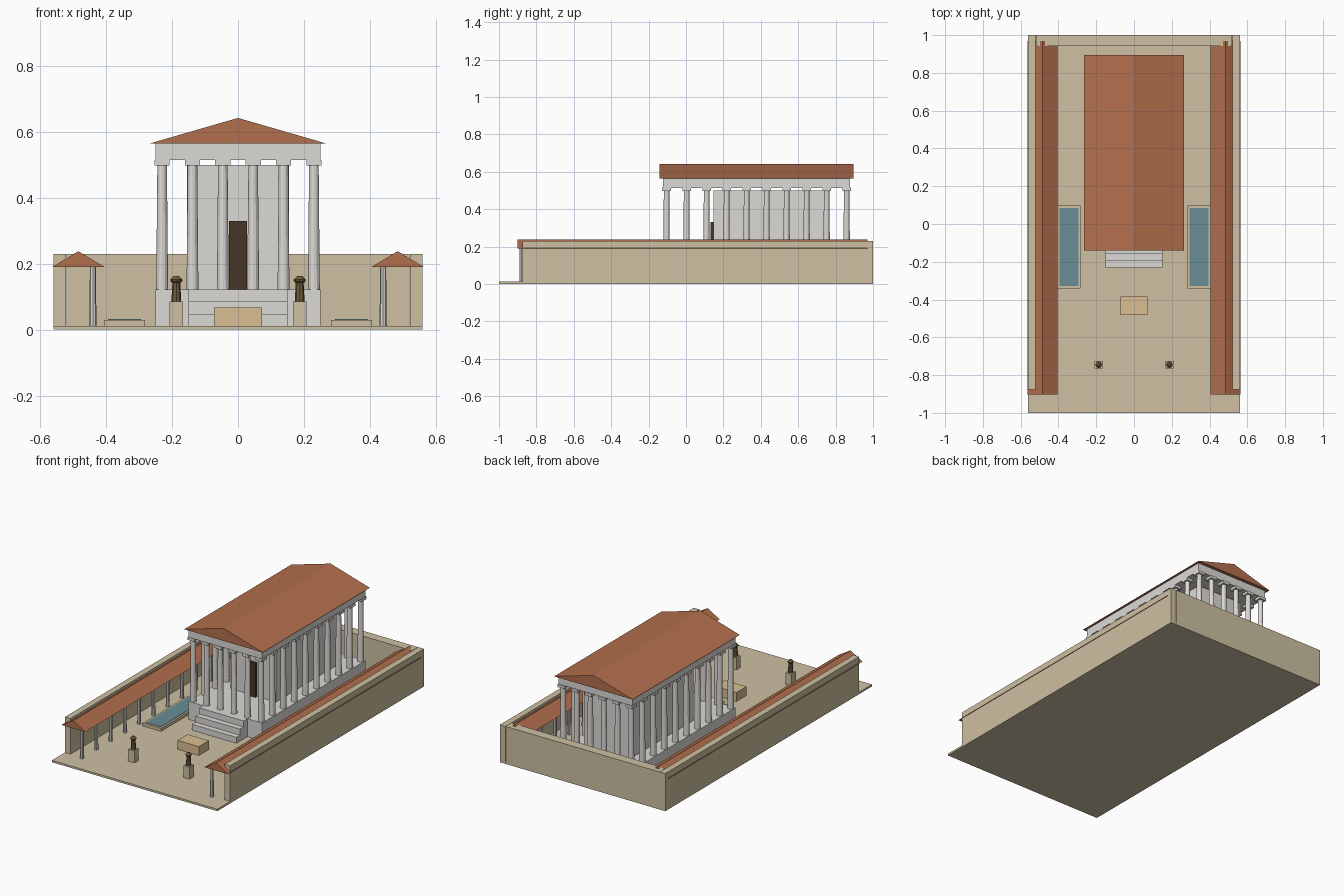
import bpy, bmesh
from math import pi, cos, sin

if "Cube" in bpy.data.objects:
    bpy.data.objects.remove(bpy.data.objects["Cube"])


def material(name, rgb):
    m = bpy.data.materials.new(name)
    m.diffuse_color = (*rgb, 1)
    m.use_nodes = True
    m.node_tree.nodes["Principled BSDF"].inputs["Base Color"].default_value = m.diffuse_color
    return m


STONE = material("sandstone", (0.62, 0.53, 0.36))
MARBLE = material("marble", (0.72, 0.70, 0.67))
TILE = material("terracotta", (0.45, 0.16, 0.075))
WATER = material("water", (0.14, 0.27, 0.30))
WOOD = material("dark_wood", (0.06, 0.035, 0.02))
BRONZE = material("bronze", (0.16, 0.11, 0.045))
ALTAR = material("altar_stone", (0.70, 0.52, 0.29))


def mesh_object(name, verts, faces, mat):
    me = bpy.data.meshes.new(name)
    me.from_pydata(verts, [], faces)
    bm = bmesh.new()
    bm.from_mesh(me)
    bmesh.ops.recalc_face_normals(bm, faces=bm.faces)
    bm.to_mesh(me)
    bm.free()
    me.materials.append(mat)
    ob = bpy.data.objects.new(name, me)
    bpy.context.collection.objects.link(ob)
    return ob


def box(name, x, y, z, mat):
    v = [(a, b, c) for a in x for b in y for c in z]
    f = [(0, 1, 3, 2), (4, 6, 7, 5), (0, 4, 5, 1),
         (2, 3, 7, 6), (0, 2, 6, 4), (1, 5, 7, 3)]
    return mesh_object(name, v, f, mat)


def gable(name, cx, half, y, z, mat):
    v = [p for b in y for p in
         ((cx - half, b, z[0]), (cx + half, b, z[0]), (cx, b, z[1]))]
    f = [(0, 1, 2), (3, 5, 4), (0, 3, 4, 1), (1, 4, 5, 2), (2, 5, 3, 0)]
    return mesh_object(name, v, f, mat)


def lathe(name, cx, cy, profile, sides, mat):
    v = [(cx + r * cos(2 * pi * i / sides), cy + r * sin(2 * pi * i / sides), z)
         for r, z in profile for i in range(sides)]
    f = [(k * sides + i, k * sides + (i + 1) % sides,
          (k + 1) * sides + (i + 1) % sides, (k + 1) * sides + i)
         for k in range(len(profile) - 1) for i in range(sides)]
    f += [tuple(range(sides)), tuple(range(len(v) - sides, len(v)))]
    return mesh_object(name, v, f, mat)


G = 0.012   # ground level
P = 0.122   # podium top

# Courtyard floor and back wall
box("courtyard_floor", (-0.56, 0.56), (-1, 1), (0, G), STONE)
box("back_wall", (-0.52, 0.52), (0.943, 1), (G, 0.23), STONE)

# Mirrored side parts
for s, side in ((-1, "left"), (1, "right")):
    def span(a, b):
        return tuple(sorted((s * a, s * b)))

    # Enclosure wall and roofed portico
    box(f"{side}_wall", span(0.522, 0.56), (-0.875, 1), (G, 0.23), STONE)
    gable(f"{side}_portico_roof", s * 0.484, 0.08, (-0.902, 0.97), (0.19, 0.238), TILE)
    for i in range(14):
        lathe(f"{side}_portico_column", s * 0.44, -0.88 + i * 0.138,
              [(0.011, G), (0.009, 0.19)], 8, MARBLE)

    # Pool with rim
    box(f"{side}_pool_rim", span(0.282, 0.406), (-0.342, 0.098), (G, 0.03), STONE)
    box(f"{side}_pool_water", span(0.294, 0.394), (-0.328, 0.084), (0.02, 0.032), WATER)

    # Statue on pedestal
    x = s * 0.187
    box(f"{side}_pedestal", (x - 0.021, x + 0.021), (-0.766, -0.724), (G, 0.085), STONE)
    lathe(f"{side}_statue", x, -0.745,
          [(0.015, 0.085), (0.012, 0.142), (0.018, 0.148), (0.018, 0.152),
           (0.007, 0.163)], 8, BRONZE)

# Altar
box("altar", (-0.072, 0.072), (-0.482, -0.385), (G, 0.067), ALTAR)

# Podium and front steps
box("podium", (-0.25, 0.25), (-0.124, 0.878), (G, P), MARBLE)
for i, top in enumerate((0.048, 0.085, P)):
    box("front_step", (-0.15, 0.15), (-0.23 + i * 0.035, -0.12), (G, top), MARBLE)

# Inner chamber and door
box("chamber", (-0.155, 0.155), (0.147, 0.765), (P, 0.50), MARBLE)
box("door", (-0.027, 0.027), (0.13, 0.15), (P, 0.33), WOOD)

# Ring of temple columns, 6 across and 10 deep
for i in range(6):
    for j in range(10):
        if i in (0, 5) or j in (0, 9):
            x, y = -0.23 + i * 0.092, -0.104 + j * 0.107
            lathe("temple_column", x, y, [(0.018, P), (0.0145, 0.50)], 12, MARBLE)
            box("column_capital", (x - 0.023, x + 0.023), (y - 0.023, y + 0.023),
                (0.498, 0.515), MARBLE)

# Entablature and temple roof
box("entablature", (-0.25, 0.25), (-0.124, 0.876), (0.514, 0.565), MARBLE)
gable("temple_roof", 0, 0.266, (-0.141, 0.896), (0.565, 0.642), TILE)
